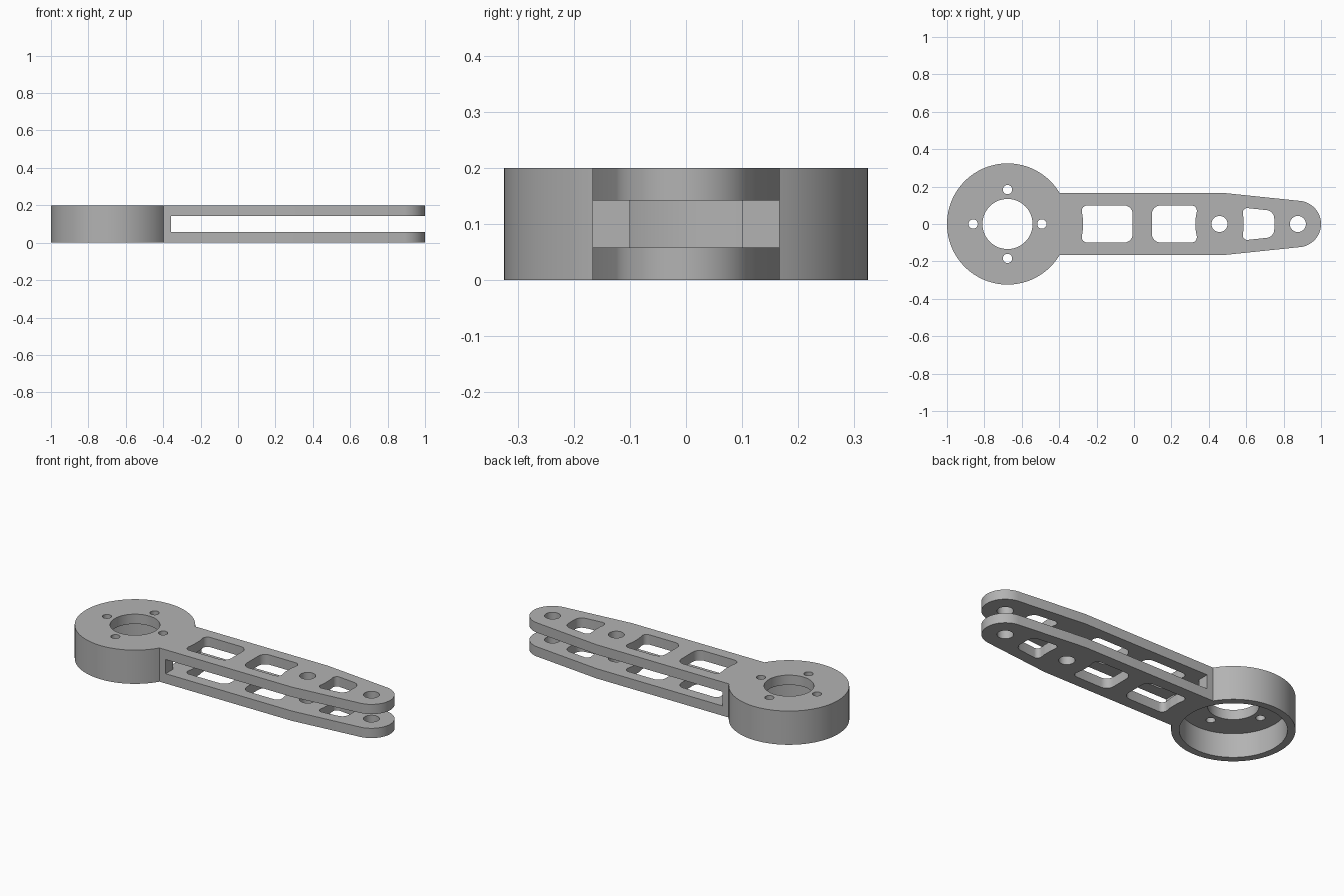
import bpy, bmesh, math
from mathutils import Vector

cube = bpy.data.objects.get("Cube")
if cube:
    bpy.data.objects.remove(cube)

HEIGHT = 0.2
PLATE = 0.058              # thickness of each fork plate
HUB, HUB_R = -0.676, 0.324
ARM_W = 0.167
TIP, TIP_R = 0.876, 0.124

grey = bpy.data.materials.new("plain grey")
grey.use_nodes = True
colour = (0.45, 0.45, 0.45, 1)
grey.diffuse_color = colour
grey.node_tree.nodes["Principled BSDF"].inputs["Base Color"].default_value = colour


def arc(cx, cy, r, start, end, n):
    """Points along an arc, angles in degrees."""
    angles = [math.radians(start + (end - start) * i / n) for i in range(n + 1)]
    return [(cx + r * math.cos(a), cy + r * math.sin(a)) for a in angles]


def circle(cx, cy, r, n=48):
    return arc(cx, cy, r, 0, 360, n)[:-1]


def rect(x0, x1, w):
    return [(x0, -w), (x1, -w), (x1, w), (x0, w)]


def rounded(points, radius, n=6):
    """Round every corner of a polygon with a tangent curve."""
    out = []
    for i, p in enumerate(points):
        p = Vector(p)
        a, b = Vector(points[i - 1]) - p, Vector(points[(i + 1) % len(points)]) - p
        cut = min(radius / math.tan(a.angle(b) / 2), a.length * 0.48, b.length * 0.48)
        r = cut * math.tan(a.angle(b) / 2)
        start, end = p + a.normalized() * cut, p + b.normalized() * cut
        centre = p + (a.normalized() + b.normalized()).normalized() * math.hypot(r, cut)
        t0, t1 = (math.atan2(*(q - centre).yx) for q in (start, end))
        turn = (t1 - t0 + math.pi) % math.tau - math.pi
        out += arc(*centre, r, math.degrees(t0), math.degrees(t0 + turn), n)
    return out


def window(x0, x1, w0, w1, left=0, right=0):
    """Lightening window whose ends may bow inwards around a neighbouring boss."""
    pts = [(x0, -w0), (x1, -w1)]
    if right:
        pts += [(x1 - right, -w1 * 0.3), (x1 - right, w1 * 0.3)]
    pts += [(x1, w1), (x0, w0)]
    if left:
        pts += [(x0 + left, w0 * 0.3), (x0 + left, -w0 * 0.3)]
    return rounded(pts, 0.045)


def prism(name, outlines, z0, z1):
    """Extrude one or more separate outlines from z0 to z1."""
    bm = bmesh.new()
    for pts in outlines:
        face = bm.faces.new([bm.verts.new((x, y, z0)) for x, y in pts])
        new = bmesh.ops.extrude_face_region(bm, geom=[face])["geom"]
        verts = [v for v in new if isinstance(v, bmesh.types.BMVert)]
        bmesh.ops.translate(bm, verts=verts, vec=(0, 0, z1 - z0))
    bmesh.ops.recalc_face_normals(bm, faces=bm.faces)
    mesh = bpy.data.meshes.new(name)
    bm.to_mesh(mesh)
    bm.free()
    mesh.materials.append(grey)
    obj = bpy.data.objects.new(name, mesh)
    bpy.context.collection.objects.link(obj)
    return obj


# Body: round motor hub running into a tapered arm with a round tip
join = math.degrees(math.asin(ARM_W / HUB_R))
outline = arc(HUB, 0, HUB_R, join, 360 - join, 96)
outline += [(0.47, -ARM_W)] + arc(TIP, 0, TIP_R, -84, 84, 32) + [(0.47, ARM_W)]
body = prism("motor_arm", [outline], 0, HEIGHT)

# Vertical holes: lightening windows, pivot holes and motor screw holes
holes = [
    window(-0.284, -0.007, 0.099, 0.099, left=0.011),
    window(0.096, 0.342, 0.099, 0.099, right=0.013),
    window(0.578, 0.75, 0.088, 0.07, left=0.008),
    circle(0.457, 0, 0.043),
    circle(TIP, 0, 0.043),
]
for i in range(4):
    a = i * math.pi / 2
    holes.append(circle(HUB + 0.184 * math.cos(a), 0.184 * math.sin(a), 0.025, 24))

cutters = [
    prism("motor_cavity_cutter", [circle(HUB, 0, 0.282, 96)], -0.1, HEIGHT - PLATE),
    prism("fork_slot_cutter", [rect(-0.358, 1.1, 0.3)], PLATE, HEIGHT - PLATE),
    prism("wire_passage_cutter", [rect(-0.5, -0.3, 0.1)], PLATE, HEIGHT - PLATE),
    prism("shaft_hole_cutter", [circle(HUB, 0, 0.134, 64)], -0.1, 0.3),
    prism("hole_cutter", holes, -0.1, 0.3),
]
for cutter in cutters:
    cutter.hide_render = True
    mod = body.modifiers.new(cutter.name, 'BOOLEAN')
    mod.operation, mod.solver, mod.object = 'DIFFERENCE', 'EXACT', cutter

# Bake the cuts, drop the cutters and shade the curved walls smooth
depsgraph = bpy.context.evaluated_depsgraph_get()
result = bpy.data.meshes.new_from_object(body.evaluated_get(depsgraph))
body.modifiers.clear()
body.data = result
for cutter in cutters:
    bpy.data.objects.remove(cutter)
result.polygons.foreach_set("use_smooth", [True] * len(result.polygons))
result.set_sharp_from_angle(angle=math.radians(30))
